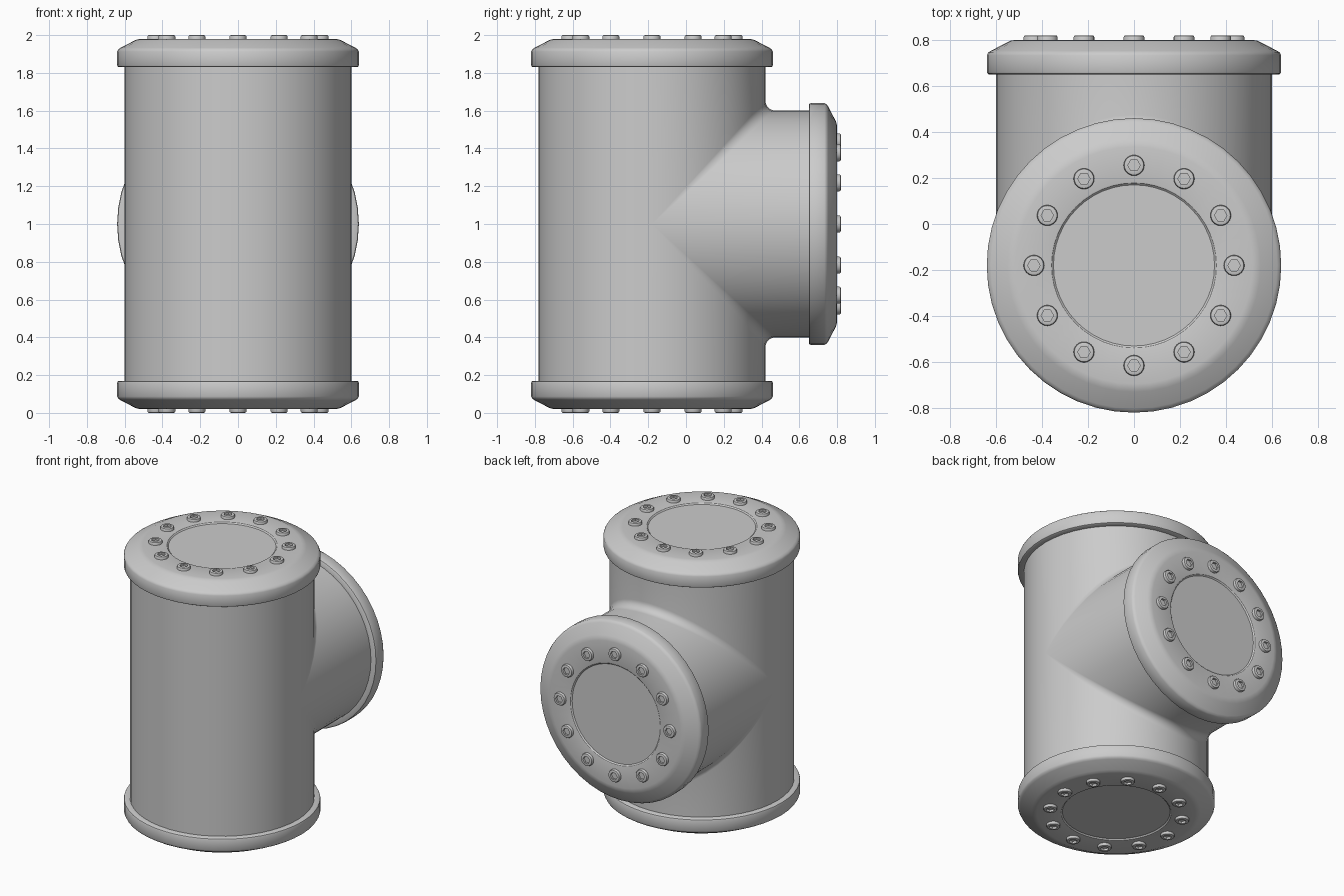
import bpy, bmesh
from math import sin, cos, pi, radians
from mathutils import Matrix

if "Cube" in bpy.data.objects:
    bpy.data.objects.remove(bpy.data.objects["Cube"])

SEG = 48
R = 0.6          # pipe radius
END = 0.85       # pipe length from the crossing of the axes
CENTRE = Matrix.Translation((0, -0.18, 1))


def finish(name, bm, matrix):
    bmesh.ops.remove_doubles(bm, verts=bm.verts, dist=1e-5)
    bmesh.ops.recalc_face_normals(bm, faces=bm.faces)
    me = bpy.data.meshes.new(name)
    bm.to_mesh(me)
    bm.free()
    ob = bpy.data.objects.new(name, me)
    bpy.context.collection.objects.link(ob)
    ob.matrix_world = matrix
    bpy.ops.object.select_all(action='DESELECT')
    ob.select_set(True)
    bpy.context.view_layer.objects.active = ob
    bpy.ops.object.shade_smooth_by_angle(angle=radians(32))
    return ob


def skin(bm, rows):
    """Quads between successive rows of points."""
    vs = [[bm.verts.new(p) for p in row] for row in rows]
    for a, b in zip(vs, vs[1:]):
        for i in range(len(a) - 1):
            bm.faces.new((a[i], a[i + 1], b[i + 1], b[i]))


def lathe(bm, profile, seg, offset=(0, 0)):
    """Spin (radius, z, hexagonal) points about z."""
    rows = []
    for k in range(seg + 1):
        t = 2 * pi * (k % seg) / seg
        row = []
        for r, z, hexa in profile:
            if hexa:
                r *= cos(pi / 6) / cos((t - pi / 6) % (pi / 3) - pi / 6)
            row.append((offset[0] + r * cos(t), offset[1] + r * sin(t), z))
        rows.append(row)
    # weld the pole into triangles
    skin(bm, rows)


# Tee body: back half pipe plus upper and lower filleted elbows
bm = bmesh.new()
half = SEG // 2
angles = [pi * k / half for k in range(half + 1)]
skin(bm, [[(R * cos(t), -R * abs(sin(t)), z) for z in (-END, 0, END)] for t in angles])
for side in (1, -1):
    rows = []
    for t in angles:
        a = R * abs(sin(t))
        if a < 1e-6:
            a = 0
        f = 0.055 * a / R      # fillet fades out where the pipes are tangent
        x = R * cos(t)
        row = [(x, a, side * END)]
        for j in range(9):
            u = pi / 2 * j / 8
            row.append((x, a + f - f * cos(u), side * (a + f - f * sin(u))))
        row.append((x, END, side * a))
        rows.append(row)
    skin(bm, rows)
bmesh.ops.remove_doubles(bm, verts=bm.verts, dist=1e-5)
bmesh.ops.dissolve_degenerate(bm, edges=bm.edges, dist=1e-5)
finish("tee_body", bm, CENTRE)

# Flanged end caps with a shallow central recess, and socket-head bolts
cap = [(0, .97), (.35, .97), (.355, .974), (.358, .978), (.365, .98), (.515, .98),
       (.535, .977), (.55, .97), (.622, .933), (.634, .925), (.64, .913),
       (.64, .842), (.637, .834), (.63, .83), (.59, .83)]
bolt = [(0, .985, 1), (.027, .985, 1), (.027, 1, 1), (.036, 1, 0), (.042, .998, 0),
        (.045, .992, 0), (.045, .97, 0)]
ends = {"top": 0, "bottom": pi, "branch": -pi / 2}
for name, angle in ends.items():
    matrix = CENTRE @ Matrix.Rotation(angle, 4, 'X')
    bm = bmesh.new()
    lathe(bm, [(r, z, 0) for r, z in cap], SEG)
    finish(name + "_cap", bm, matrix)
    bm = bmesh.new()
    for k in range(12):
        t = 2 * pi * k / 12
        # quarter turn keeps a hexagon corner pointing along y
        part = bmesh.new()
        lathe(part, bolt, 24)
        bmesh.ops.transform(part, verts=part.verts, matrix=Matrix.Translation(
            (.435 * cos(t), .435 * sin(t), 0)) @ Matrix.Rotation(pi / 2, 4, 'Z'))
        tmp = bpy.data.meshes.new("bolt_part")
        part.to_mesh(tmp)
        part.free()
        bm.from_mesh(tmp)
        bpy.data.meshes.remove(tmp)
    finish(name + "_bolts", bm, matrix)
